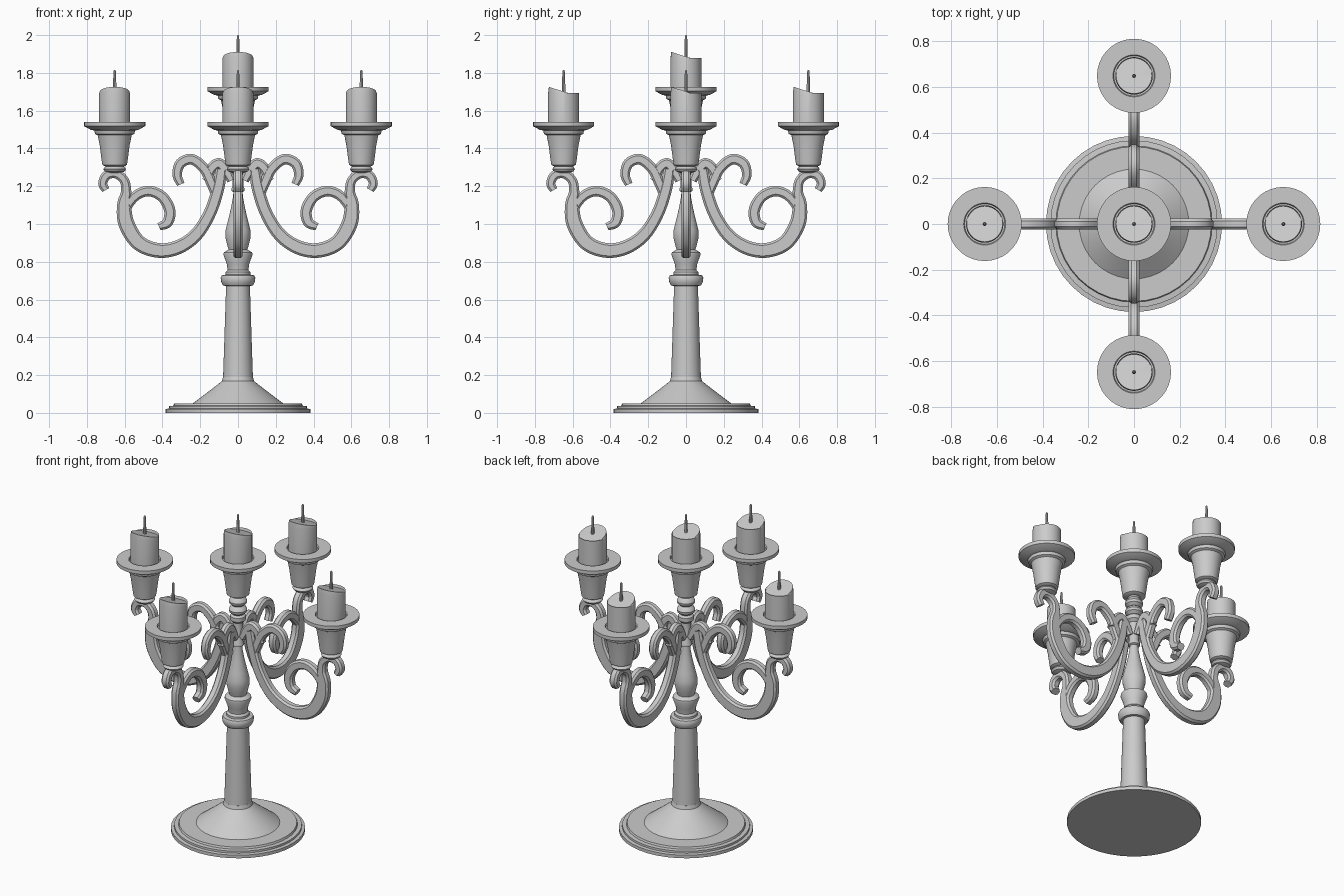
import bpy, bmesh, math
from mathutils import Vector

if "Cube" in bpy.data.objects:
    bpy.data.objects.remove(bpy.data.objects["Cube"])


def finish(name, bm, angle=35):
    bmesh.ops.remove_doubles(bm, verts=bm.verts, dist=1e-5)
    bmesh.ops.recalc_face_normals(bm, faces=bm.faces)
    me = bpy.data.meshes.new(name)
    bm.to_mesh(me)
    bm.free()
    ob = bpy.data.objects.new(name, me)
    bpy.context.collection.objects.link(ob)
    bpy.ops.object.select_all(action='DESELECT')
    ob.select_set(True)
    bpy.context.view_layer.objects.active = ob
    bpy.ops.object.shade_smooth_by_angle(angle=math.radians(angle))
    return ob


def skin(bm, rings):
    """Bridge closed vertex rings and cap both ends."""
    n = len(rings[0])
    for a, b in zip(rings, rings[1:]):
        for i in range(n):
            j = (i + 1) % n
            bm.faces.new((a[i], a[j], b[j], b[i]))
    bm.faces.new(rings[0])
    bm.faces.new(rings[-1])


def lathe(name, profile, loc=(0, 0, 0), seg=36, slant=0.0):
    """Turned part; slant tilts the last ring along y."""
    bm = bmesh.new()
    rings = []
    for k, (r, z) in enumerate(profile):
        s = slant if k >= len(profile) - 2 else 0
        rings.append([bm.verts.new((r * math.cos(t), r * math.sin(t), z - s * r * math.sin(t)))
                      for t in (2 * math.pi * i / seg for i in range(seg))])
    skin(bm, rings)
    ob = finish(name, bm)
    ob.location = loc
    return ob


def smooth_path(pts, steps=6):
    """Catmull-Rom through (distance, z, width) points."""
    p = [Vector(q) for q in pts]
    p = [2 * p[0] - p[1]] + p + [2 * p[-1] - p[-2]]
    out = []
    for a, b, c, d in zip(p, p[1:], p[2:], p[3:]):
        for i in range(steps):
            t = i / steps
            out.append(0.5 * (2 * b + (c - a) * t + (2 * a - 5 * b + 4 * c - d) * t ** 2
                              + (3 * b - a - 3 * c + d) * t ** 3))
    return out + [p[-2]]


def scroll(bm, pts, thick):
    """Flat scroll strip with chamfered edges, in the xz plane."""
    path = smooth_path(pts)
    rings = []
    for i, q in enumerate(path):
        d = path[min(i + 1, len(path) - 1)] - path[max(i - 1, 0)]
        nrm = Vector((-d.y, d.x)).normalized()
        w, h, c = q.z / 2, thick / 2, 0.011
        sec = [(w, h - c), (w - c, h), (c - w, h), (-w, h - c),
               (-w, c - h), (c - w, -h), (w - c, -h), (w, c - h)]
        rings.append([bm.verts.new((q.x + nrm.x * u, v, q.y + nrm.y * u)) for u, v in sec])
    skin(bm, rings)


# stepped foot and turned stem
lathe("base", [(.385, 0), (.385, .02), (.366, .023), (.366, .036), (.342, .038), (.338, .05),
               (.24, .05), (.16, .11), (.085, .168), (.079, .19)], seg=40)
lathe("column", [(.079, .185), (.063, .672), (.078, .674), (.088, .69), (.092, .715), (.086, .728),
                 (.066, .732), (.066, .745), (.055, .757), (.06, .79), (.077, .838), (.075, .85),
                 (.05, .864), (.056, .885), (.067, .93), (.066, .965), (.055, 1.01), (.038, 1.08),
                 (.027, 1.14), (.024, 1.17), (.034, 1.175), (.034, 1.19), (.028, 1.2), (.028, 1.32),
                 (.045, 1.335), (.045, 1.36), (.032, 1.37), (.05, 1.385), (.053, 1.4), (.045, 1.415),
                 (.032, 1.425), (.05, 1.44), (.053, 1.455), (.045, 1.47), (.035, 1.48), (.035, 1.505)])

# scroll strips of one arm: distance from axis, height, width
strips = {
    "main": [(.088, 1.29, .06), (.105, 1.19, .065), (.148, 1.06, .066), (.22, .945, .07),
             (.315, .878, .075), (.42, .86, .078), (.525, .9, .082), (.59, 1.0, .085),
             (.603, 1.1, .075), (.592, 1.17, .055), (.602, 1.23, .05), (.645, 1.266, .05),
             (.695, 1.258, .05), (.716, 1.215, .048), (.70, 1.18, .042)],
    "inner": [(.60, 1.05, .04), (.572, 1.115, .05), (.525, 1.16, .054), (.465, 1.174, .056),
              (.40, 1.143, .058), (.362, 1.075, .06), (.372, 1.01, .056), (.418, .985, .04)],
    "upper": [(.115, 1.15, .05), (.142, 1.22, .056), (.18, 1.295, .056), (.245, 1.343, .056),
              (.305, 1.32, .056), (.322, 1.26, .05), (.303, 1.21, .042)],
    "crest": [(.165, 1.23, .05), (.14, 1.295, .055), (.10, 1.32, .058),
              (.065, 1.285, .055), (.035, 1.23, .045)],
}
cup = [(.05, 0), (.065, .008), (.07, .04), (.079, .11), (.09, .165), (.104, .172), (.108, .19),
       (.125, .193), (.162, .213), (.162, .235), (.092, .235), (.088, .225)]
candle = [(.082, .22), (.082, .388), (.078, .396), (.001, .396)]
wick = [(.009, .385), (.009, .43), (.006, .505), (.003, .51)]


def holder(label, x, y, z):
    lathe(label + "_cup", cup, (x, y, z))
    lathe(label + "_candle", candle, (x, y, z), seg=32, slant=.32)
    lathe(label + "_wick", wick, (x, y, z), seg=8)


# four arms with candle holders
for k, label in enumerate(("right", "back", "left", "front")):
    a = k * math.pi / 2
    bm = bmesh.new()
    for i, key in enumerate(strips):
        scroll(bm, strips[key], .05 - .002 * i)
    arm = finish(label + "_arm", bm, 30)
    arm.rotation_euler.z = a
    x, y = .653 * math.cos(a), .648 * math.sin(a)
    lathe(label + "_knob", [(.03, 1.27), (.052, 1.278), (.06, 1.29), (.052, 1.302), (.03, 1.312)],
          (x, y, 0), 24)
    holder(label, x, y, 1.305)

# raised centre holder
holder("centre", 0, 0, 1.49)
